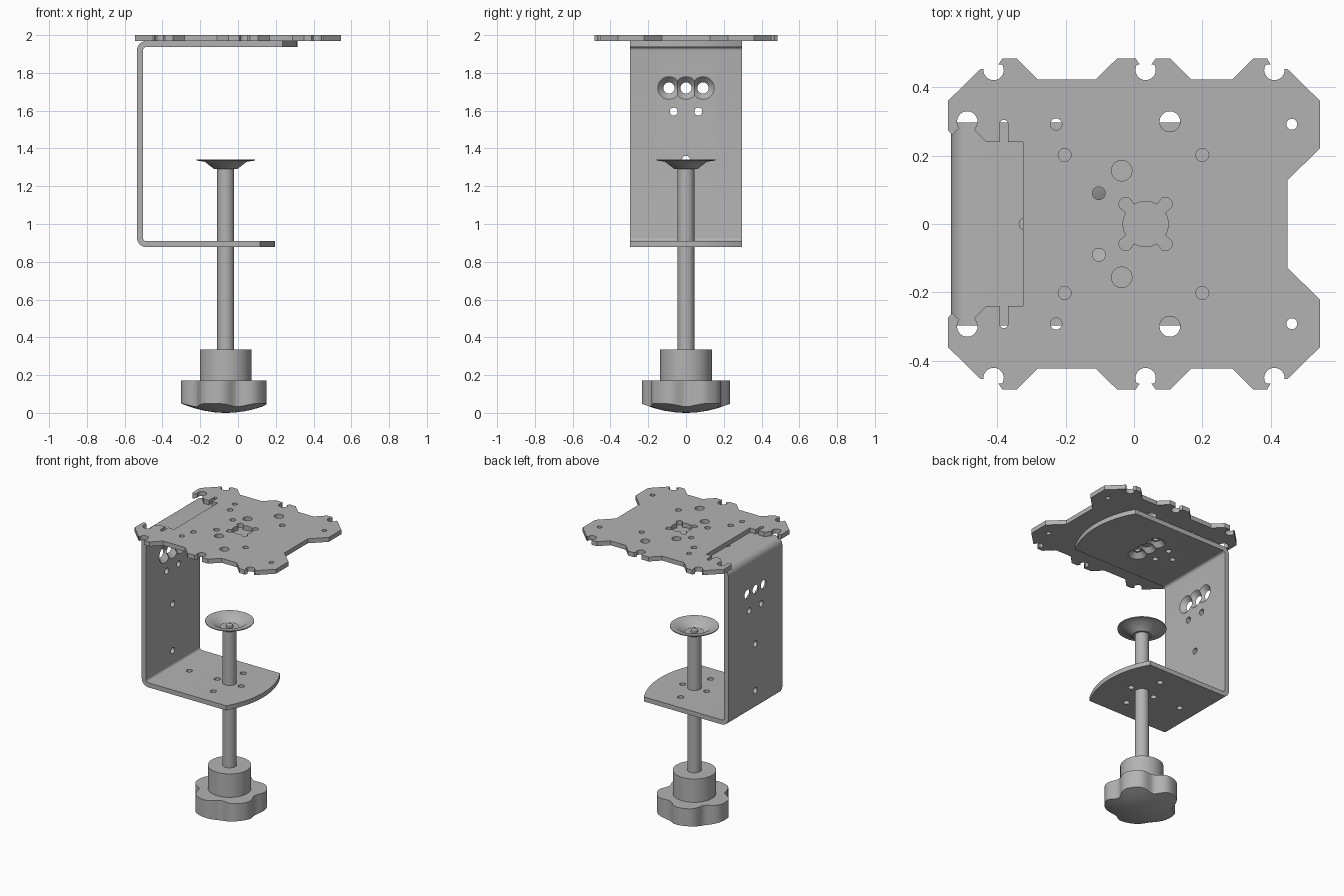
import bpy, bmesh
from math import sin, cos, pi, radians, sqrt, atan2
from mathutils import Matrix

cube = bpy.data.objects.get("Cube")
if cube:
    bpy.data.objects.remove(cube, do_unlink=True)

METAL = bpy.data.materials.new("grey metal")
METAL.use_nodes = True
GREY = (0.45, 0.45, 0.45, 1)
METAL.diffuse_color = GREY
METAL.node_tree.nodes["Principled BSDF"].inputs["Base Color"].default_value = GREY
AXIS = -0.065          # x of the clamp screw
HALF = 0.297           # half width of the bracket


def finish(ob):
    ob.data.materials.clear()
    ob.data.materials.append(METAL)
    bpy.ops.object.select_all(action='DESELECT')
    ob.select_set(True)
    bpy.context.view_layer.objects.active = ob
    bpy.ops.object.shade_smooth_by_angle(angle=radians(30))


def add_object(name, data):
    ob = bpy.data.objects.new(name, data)
    bpy.context.collection.objects.link(ob)
    return ob


def from_bmesh(name, bm):
    bmesh.ops.recalc_face_normals(bm, faces=bm.faces)
    me = bpy.data.meshes.new(name)
    bm.to_mesh(me)
    bm.free()
    return add_object(name, me)


def bake(ob):
    """Mesh of an object with its modifiers or curve settings applied."""
    bpy.context.view_layer.update()
    deps = bpy.context.evaluated_depsgraph_get()
    return bpy.data.meshes.new_from_object(ob.evaluated_get(deps))


def loft(name, rings, x=0.0, close=True):
    """Skin a list of point rings and cap both ends."""
    bm = bmesh.new()
    rows = [[bm.verts.new((p[0] + x, p[1], p[2])) for p in r] for r in rings]
    n = len(rows[0])
    for a, b in zip(rows, rows[1:]):
        for i in range(n):
            j = (i + 1) % n
            bm.faces.new((a[i], a[j], b[j], b[i]))
    bm.faces.new(rows[0])
    bm.faces.new(rows[-1])
    return from_bmesh(name, bm)


def lathe(name, profile, x, steps=40):
    ring = lambda r, z: [(r * cos(2 * pi * i / steps), r * sin(2 * pi * i / steps), z) for i in range(steps)]
    return loft(name, [ring(r, z) for r, z in profile], x)


def arc(cx, cy, r, a0, a1, n=12):
    return [(cx + r * cos(radians(a0 + (a1 - a0) * i / n)),
             cy + r * sin(radians(a0 + (a1 - a0) * i / n))) for i in range(n + 1)]


def circle(cx, cy, r):
    return arc(cx, cy, r, 0, 345, 23)


# Top plate: upper half of the outline, left to right, then mirrored
half = [(-.325, .24), (-.369, .24)] + arc(-.381, .293, .012, 0, 180, 6)
half += [(-.393, .24), (-.432, .24), (-.463, .27)]
half += arc(-.488, .3, .03, -45, 222, 18)
half += [(-.517, .275), (-.532, .26), (-.545, .275), (-.545, .36), (-.45, .453)]
half += arc(-.411, .451, .03, 175, 390) + [(-.397, .467), (-.386, .484)]
half += [(-.343, .484), (-.282, .423), (-.112, .423), (-.05, .484), (.005, .484), (.017, .467)]
half += arc(.034, .451, .03, 150, 390) + [(.051, .467), (.063, .484)]
half += [(.107, .484), (.168, .423), (.288, .423), (.349, .484), (.39, .484), (.4, .467)]
half += arc(.411, .451, .03, 150, 365) + [(.45, .453), (.545, .36), (.545, .222), (.449, .128)]
outline = half + [(x, -y) for x, y in reversed(half)]

# Central opening: a circle with four round corner reliefs
centre = []
for i in range(144):
    t = 2 * pi * i / 144
    off = (t % (pi / 2)) - pi / 4
    d = .082
    s = .02 ** 2 - (d * sin(off)) ** 2
    r = max(.066, d * cos(off) + sqrt(s)) if s > 0 else .066
    centre.append((.034 + r * cos(t), r * sin(t)))

loops = [outline, centre]
for x, y, r in [(-.228, .292, .017), (.105, .3, .03), (.462, .292, .016), (-.203, .202, .019),
                (.2, .202, .019), (-.036, .156, .03), (-.103, .09, .019)]:
    loops += [circle(x, y, r), circle(x, -y, r)]

curve = bpy.data.curves.new("plate_outline", 'CURVE')
curve.dimensions = '2D'
curve.fill_mode = 'BOTH'
curve.extrude = .0155
for pts in loops:
    sp = curve.splines.new('POLY')
    sp.points.add(len(pts) - 1)
    for p, (x, y) in zip(sp.points, pts):
        p.co = (x, y, 0, 1)
    sp.use_cyclic_u = True
helper = add_object("plate_outline", curve)
mesh = bake(helper)
bpy.data.objects.remove(helper, do_unlink=True)
bm = bmesh.new()
bm.from_mesh(mesh)
bmesh.ops.remove_doubles(bm, verts=bm.verts, dist=1e-5)
bmesh.ops.translate(bm, verts=bm.verts, vec=(0, 0, 1.9845))
finish(from_bmesh("top_plate", bm))

# Bent bracket: C profile swept across y, flange ends bowed outwards
X0, Z0, Z1, T = -.535, .877, 1.969, .032


def bracket_profile(y):
    bow = .59 - sqrt(.59 ** 2 - y * y)
    top, low = .315 - bow, .197 - bow
    outer = arc(X0 + .05, Z1 - .05, .05, 90, 180, 6) + arc(X0 + .05, Z0 + .05, .05, 180, 270, 6)
    inner = arc(X0 + .05, Z0 + .05, .05 - T, 270, 180, 6) + arc(X0 + .05, Z1 - .05, .05 - T, 180, 90, 6)
    pts = [(top, Z1)] + outer + [(low, Z0), (low, Z0 + T)] + inner + [(top, Z1 - T)]
    return [(x, y, z) for x, z in pts]


bracket = loft("clamp_bracket", [bracket_profile(HALF * (i / 10 - 1)) for i in range(21)])


def drill(bm, pos, r0, r1, depth, on_wall):
    """Cutter with radius r0 inside the clamp and r1 outside."""
    turn = Matrix.Rotation(-pi / 2, 4, 'Y') if on_wall else Matrix()
    bmesh.ops.create_cone(bm, cap_ends=True, segments=24, radius1=r0, radius2=r1, depth=depth,
                          matrix=Matrix.Translation(pos) @ turn)


small, middle = bmesh.new(), bmesh.new()
wall_x, top_z, low_z = X0 + T / 2, Z1 - T / 2, Z0 + T / 2
for k in (-1, 0, 1):
    target = small if k else middle
    drill(target, (wall_x, k * .09, 1.72), .061, .029, T + .002, True)
    drill(target, (-.104, k * .09, top_z), .061, .029, T + .002, False)
for y, z in [(.065, 1.595), (-.065, 1.595), (0, 1.34), (0, 1.015)]:
    drill(small, (wall_x, y, z), .021, .021, .1, True)
for x, y in [(-.229, .065), (-.229, -.065), (-.317, 0)]:
    drill(small, (x, y, top_z), .019, .019, .1, False)
for x, y in [(-.375, 0), (AXIS - .095, 0), (AXIS + .09, 0), (AXIS - .01, .165), (AXIS - .01, -.165)]:
    drill(small, (x, y, low_z), .02, .02, .1, False)

cutters = [from_bmesh("hole_cutter", small), from_bmesh("middle_hole_cutter", middle)]
for c in cutters:
    c.hide_render = True
    mod = bracket.modifiers.new("holes", 'BOOLEAN')
    mod.operation = 'DIFFERENCE'
    mod.solver = 'EXACT'
    mod.object = c
cut_mesh = bake(bracket)
bracket.modifiers.clear()
bracket.data = cut_mesh
for c in cutters:
    bpy.data.objects.remove(c, do_unlink=True)
finish(bracket)

# Clamp screw, pressure pad and knob collar
finish(lathe("clamp_screw", [(.045, .3), (.045, 1.3)], AXIS, 32))
finish(lathe("pressure_pad", [(.06, 1.29), (.112, 1.33), (.155, 1.336), (.155, 1.342), (.112, 1.337),
                              (.06, 1.3), (.024, 1.3), (.022, 1.312), (.012, 1.318)], AXIS))
finish(lathe("knob_collar", [(.137, .15), (.137, .335)], AXIS, 48))


# Five-lobed hand knob with a domed underside
def knob_ring(scale, z=None):
    ring = []
    for i in range(100):
        t = 2 * pi * i / 100
        dip = ((1 - cos(5 * (t - pi))) / 2) ** 2
        r = (.237 - .045 * dip) * scale
        ring.append((r * cos(t), r * sin(t), .05 * (r / .237) ** 2 if z is None else z))
    return ring


finish(loft("hand_knob", [knob_ring(s) for s in (.05, .25, .5, .75, 1)] + [knob_ring(1, .172)], AXIS))
